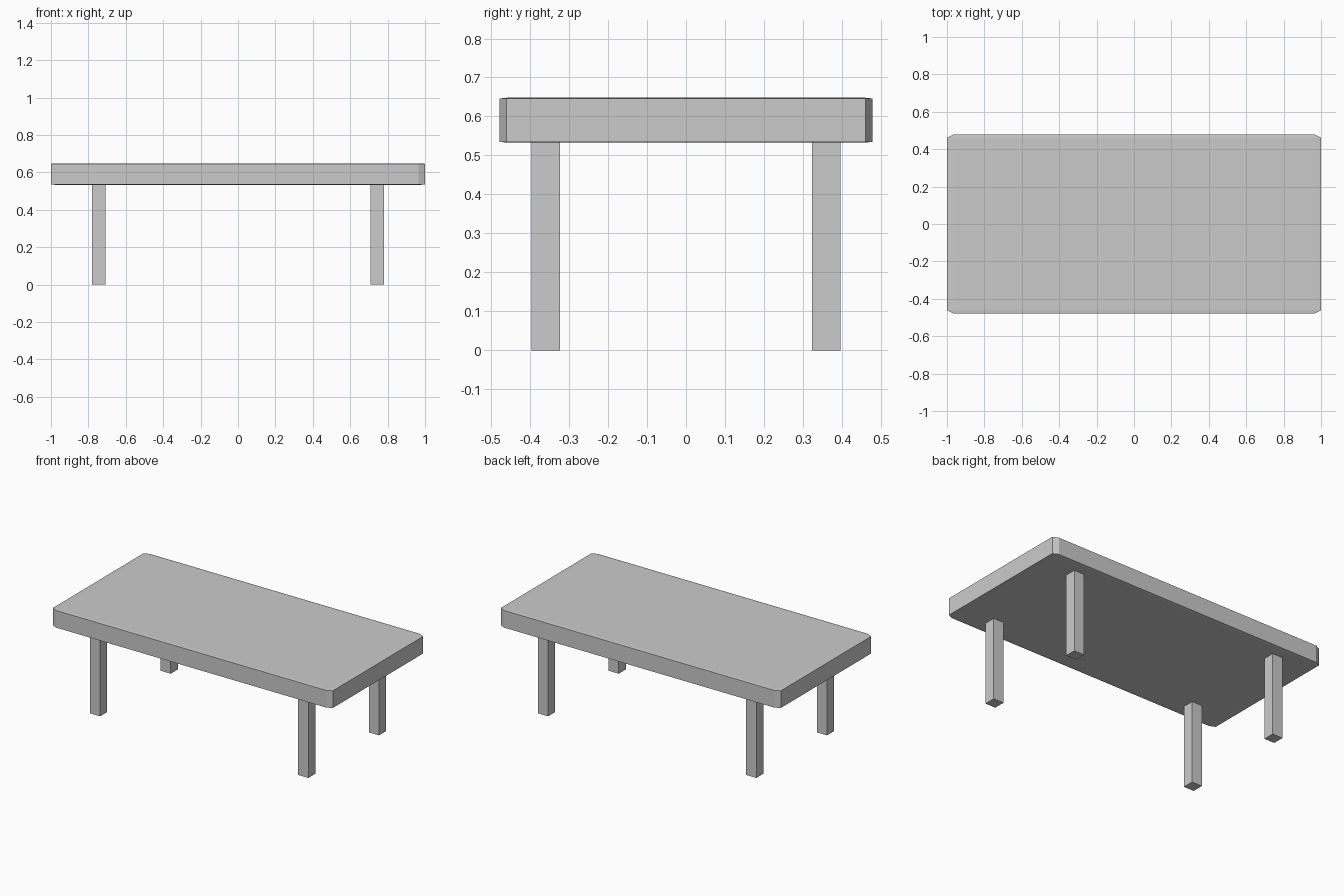
import bpy, bmesh
from mathutils import Matrix, Vector

if "Cube" in bpy.data.objects:
    bpy.data.objects.remove(bpy.data.objects["Cube"])


def box(name, centre, size, bevel=0.0):
    """Box whose bevel is cut on a 2-unit cube, then scaled with it."""
    bm = bmesh.new()
    bmesh.ops.create_cube(bm, size=2)
    if bevel:
        bmesh.ops.bevel(bm, geom=bm.edges[:], offset=bevel, segments=1,
                        affect='EDGES', profile=0.5)
    bmesh.ops.scale(bm, vec=Vector(size) / 2, verts=bm.verts)
    bmesh.ops.translate(bm, vec=centre, verts=bm.verts)
    mesh = bpy.data.meshes.new(name)
    bm.to_mesh(mesh)
    bm.free()
    obj = bpy.data.objects.new(name, mesh)
    bpy.context.collection.objects.link(obj)
    return obj


TOP_Z, UNDER_Z = 0.648, 0.533
LEG = 0.073

# Table top: thin slab with stretched chamfers
box("table_top", (0, 0, (TOP_Z + UNDER_Z) / 2),
    (2.0, 0.956, TOP_Z - UNDER_Z), bevel=0.035)

# Four square legs
for x_name, x in (("left", -0.744), ("right", 0.744)):
    for y_name, y in (("front", -0.36), ("back", 0.36)):
        box(f"{y_name}_{x_name}_leg", (x, y, UNDER_Z / 2),
            (LEG, LEG, UNDER_Z))
